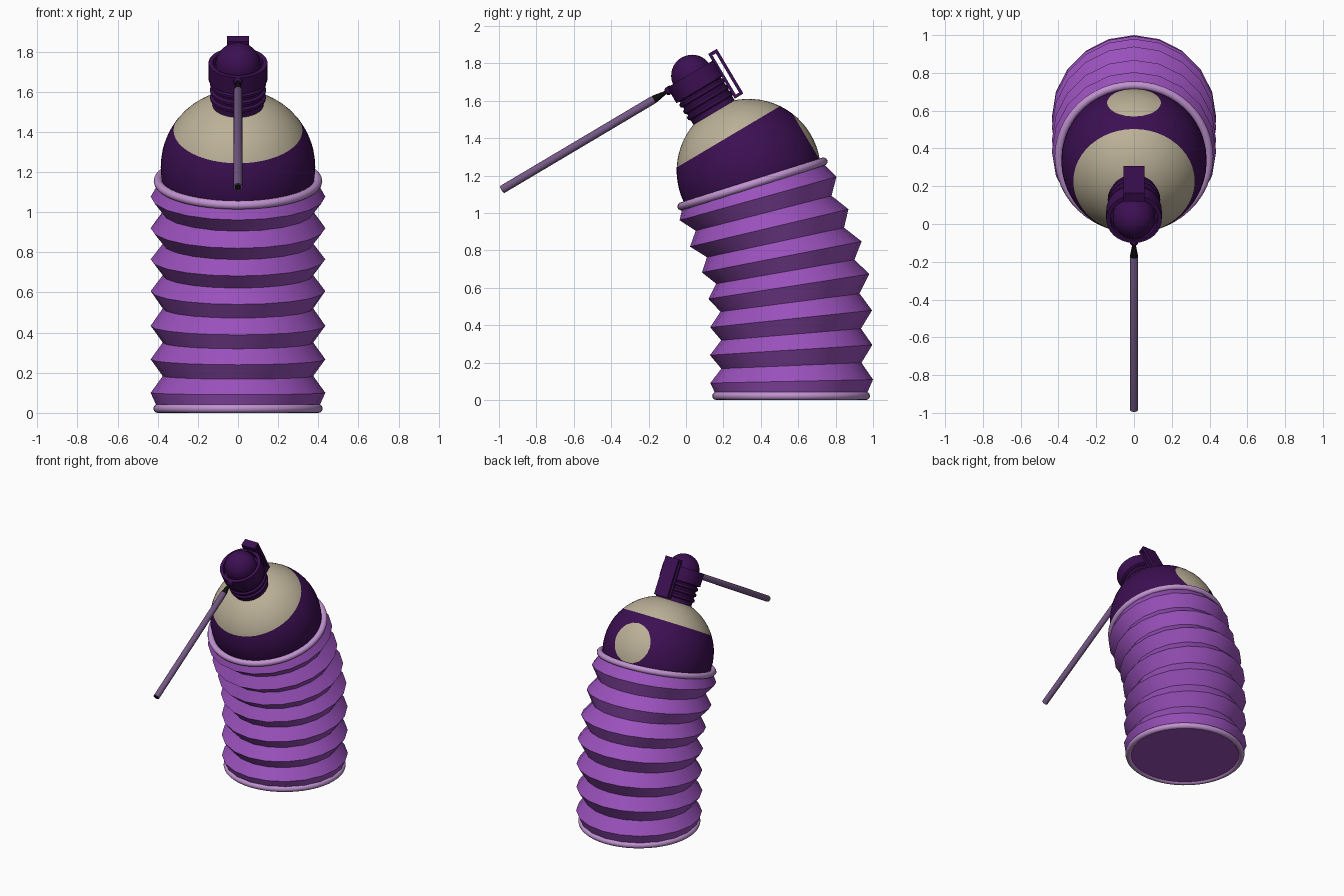
import bpy, bmesh, math
from mathutils import Matrix, Vector

if "Cube" in bpy.data.objects:
    bpy.data.objects.remove(bpy.data.objects["Cube"])


def mat(name, r, g, b):
    lin = [(c / 255 / 12.92 if c < 11 else ((c / 255 + 0.055) / 1.055) ** 2.4) for c in (r, g, b)]
    m = bpy.data.materials.new(name)
    m.diffuse_color = (*lin, 1)
    m.use_nodes = True
    m.node_tree.nodes["Principled BSDF"].inputs["Base Color"].default_value = m.diffuse_color
    return m


PURPLE = mat("bellows purple", 154, 81, 188)
LILAC = mat("lilac ring", 192, 146, 208)
DARK = mat("dark purple", 60, 15, 82)
CREAM = mat("cream", 188, 177, 152)
MAUVE = mat("mauve", 116, 88, 132)
BLACK = mat("black", 14, 12, 14)


def finish(name, bm, mats, matrix=Matrix(), smooth=True):
    bmesh.ops.recalc_face_normals(bm, faces=bm.faces[:])
    me = bpy.data.meshes.new(name)
    bm.to_mesh(me)
    bm.free()
    ob = bpy.data.objects.new(name, me)
    bpy.context.collection.objects.link(ob)
    for m in mats:
        me.materials.append(m)
    ob.matrix_world = matrix
    if smooth:
        bpy.ops.object.select_all(action='DESELECT')
        ob.select_set(True)
        bpy.context.view_layer.objects.active = ob
        bpy.ops.object.shade_smooth_by_angle(angle=math.radians(35))
    return ob


def loft(bm, sections, n, cap_start=True, cap_end=True):
    """Sections are (matrix, radius); each becomes a ring of n points."""
    rings = []
    for mx, r in sections:
        rings.append([bm.verts.new(mx @ Vector((r * math.cos(2 * math.pi * i / n),
                                                r * math.sin(2 * math.pi * i / n), 0)))
                      for i in range(n)])
    for a, b in zip(rings, rings[1:]):
        for i in range(n):
            j = (i + 1) % n
            bm.faces.new((a[i], a[j], b[j], b[i]))
    if cap_start:
        bm.faces.new(rings[0][::-1])
    if cap_end:
        bm.faces.new(rings[-1])


def lathe(name, profile, n, m, matrix):
    bm = bmesh.new()
    loft(bm, [(Matrix.Translation((0, 0, z)), r) for r, z in profile], n)
    return finish(name, bm, [m], matrix)


def frame(y, z, tilt):
    return Matrix.Translation((0, y, z)) @ Matrix.Rotation(math.radians(tilt), 4, 'X')


def torus(name, R, r, m, matrix):
    bm = bmesh.new()
    n, k = 48, 12
    g = [[bm.verts.new(((R + r * math.cos(v)) * math.cos(u), (R + r * math.cos(v)) * math.sin(u),
                        r * math.sin(v)))
          for v in [2 * math.pi * b / k for b in range(k)]]
         for u in [2 * math.pi * a / n for a in range(n)]]
    for a in range(n):
        for b in range(k):
            a2, b2 = (a + 1) % n, (b + 1) % k
            bm.faces.new((g[a][b], g[a2][b], g[a2][b2], g[a][b2]))
    return finish(name, bm, [m], matrix)


# bending bellows: fold crests as (y, z, tilt), valleys halfway between
BOTTOM, TOP = (0.562, 0.012, 0), (0.355, 1.155, 17.5)
crests = [(0.565, 0.10, 1.2), (0.562, 0.267, 3.6), (0.562, 0.434, 6), (0.55, 0.607, 8.8),
          (0.512, 0.765, 11), (0.445, 0.92, 13.3), (0.385, 1.077, 15.5)]
sections = [(frame(*BOTTOM), 0.395)]
for i, c in enumerate(crests):
    if i:
        mid = [(a + b) / 2 for a, b in zip(crests[i - 1], c)]
        sections.append((frame(*mid), 0.375))
    sections.append((frame(*c), 0.435))
sections.append((frame(*TOP), 0.39))
bm = bmesh.new()
loft(bm, sections, 20)
finish("bellows", bm, [PURPLE])

# end rings
torus("bottom_ring", 0.40, 0.022, LILAC, frame(0.562, 0.022, 0))
torus("top_ring", 0.398, 0.022, LILAC, frame(*TOP))

# head frame: local z runs up the neck, local y points to the back
HEAD = frame(0.335, 1.225, 30.7)

# dome with cream cap and cream round spot, cut exactly by planes
bm = bmesh.new()
bmesh.ops.create_uvsphere(bm, u_segments=48, v_segments=32, radius=0.385)
CAP_Z, SPOT_Y = 0.212, 0.357


def cut(co, no, clear=False):
    bmesh.ops.bisect_plane(bm, geom=bm.verts[:] + bm.edges[:] + bm.faces[:], dist=1e-5,
                           plane_co=co, plane_no=no, clear_inner=clear)


cut((0, 0, CAP_Z), (0, 0, 1))
cut((0, SPOT_Y, 0), (0, 1, 0))
inv = HEAD.inverted()
ring_frame = frame(*TOP)
cut(inv @ (ring_frame @ Vector((0, 0, -0.02))), inv.to_3x3() @ (ring_frame.to_3x3() @ Vector((0, 0, 1))), True)
for f in bm.faces:
    c = f.calc_center_median()
    f.material_index = 1 if c.z > CAP_Z or c.y > SPOT_Y else 0
finish("dome", bm, [DARK, CREAM], HEAD)

# neck with threads and recessed rim
profile = [(0.128, 0.33)]
for i in range(3):
    z = 0.39 + 0.04 * i
    profile += [(0.128, z), (0.139, z + 0.008), (0.139, z + 0.022), (0.128, z + 0.03)]
profile += [(0.128, 0.505), (0.147, 0.51), (0.147, 0.605), (0.125, 0.605), (0.125, 0.56)]
lathe("neck", profile, 32, DARK, HEAD)

# rounded button in the neck
button = [(0.112, 0.55)] + [(0.112 * math.cos(a), 0.592 + 0.112 * math.sin(a))
                            for a in [math.radians(9.8 * i) for i in range(10)]]
lathe("top_button", button, 32, DARK, HEAD)

# lever loop behind the neck: two bars joined at the ends
bm = bmesh.new()
for y0, y1, z0, z1 in [(0.133, 0.149, 0.37, 0.648), (0.170, 0.187, 0.37, 0.648),
                       (0.149, 0.170, 0.63, 0.648), (0.149, 0.170, 0.37, 0.386)]:
    bmesh.ops.create_cube(bm, size=1, matrix=Matrix.Translation((0, (y0 + y1) / 2, (z0 + z1) / 2))
                          @ Matrix.Diagonal((0.11, y1 - y0, z1 - z0, 1)))
finish("lever", bm, [DARK], HEAD, smooth=False)

# straw: its frame points forward out of the neck
STRAW = HEAD @ Matrix.Translation((0, 0, 0.587)) @ Matrix.Rotation(math.radians(90), 4, 'X')
lathe("nozzle", [(0.022, 0.13), (0.022, 0.158), (0.014, 0.168)], 16, DARK, STRAW)
lathe("straw_tip", [(0.004, 0.14), (0.021, 0.235), (0.019, 0.25)], 16, BLACK, STRAW)
lathe("straw", [(0.018, 0.238), (0.022, 0.245), (0.022, 1.185)], 16, MAUVE, STRAW)
lathe("straw_hole", [(0.016, 1.18), (0.016, 1.188)], 16, BLACK, STRAW)
